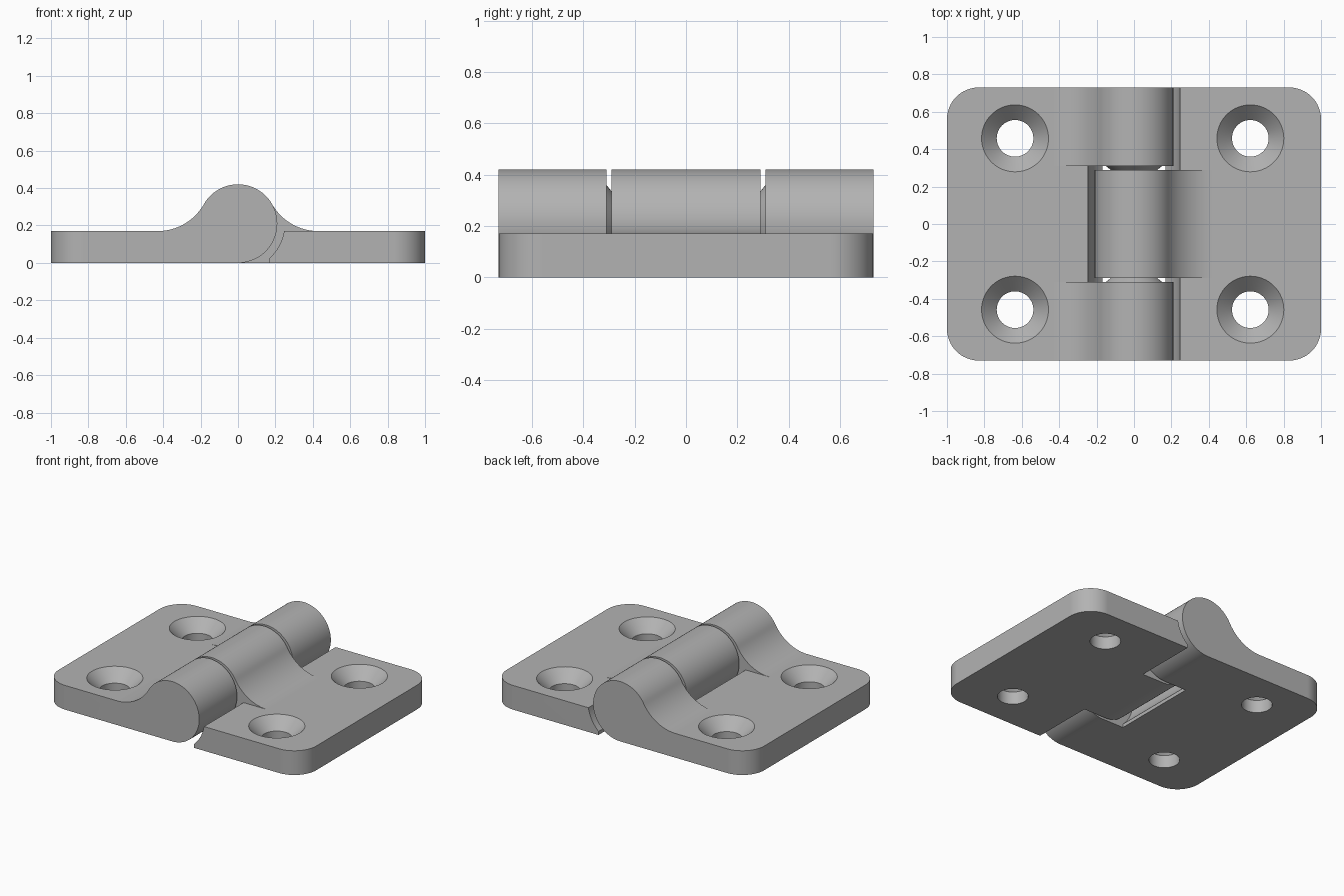
import bpy, bmesh, math
from math import sin, cos, pi, radians, sqrt
from mathutils import Matrix, Vector

cube = bpy.data.objects.get("Cube")
if cube:
    bpy.data.objects.remove(cube, do_unlink=True)

HALF_W = 0.73        # half width along the pin
T = 0.17             # plate thickness
R = 0.21             # knuckle radius, also the pin height
CLEAR = 0.25         # clearance radius around the opposite knuckle
LIP = 0.168          # inner lip of the clearance groove
FILLET_X = 0.43      # where the fillet meets the plate
FILLET_R = 0.285
CORNER = 0.17

metal = bpy.data.materials.new("grey metal")
metal.use_nodes = True
grey = (0.45, 0.45, 0.45, 1)
metal.diffuse_color = grey
metal.node_tree.nodes["Principled BSDF"].inputs["Base Color"].default_value = grey


def arc(cx, cy, r, a0, a1, n):
    return [(cx + r * cos(a0 + (a1 - a0) * i / n), cy + r * sin(a0 + (a1 - a0) * i / n))
            for i in range(n + 1)]


def finish(bm, name):
    bmesh.ops.recalc_face_normals(bm, faces=bm.faces)
    mesh = bpy.data.meshes.new(name)
    bm.to_mesh(mesh)
    bm.free()
    obj = bpy.data.objects.new(name, mesh)
    bpy.context.collection.objects.link(obj)
    mesh.materials.append(metal)
    return obj


def prism(name, points, lo, hi, along_y=True):
    """Extrude an x-z outline along y, or an x-y outline along z."""
    bm = bmesh.new()
    verts = [bm.verts.new((a, lo, b) if along_y else (a, b, lo)) for a, b in points]
    face = bm.faces.new(verts)
    new = bmesh.ops.extrude_face_region(bm, geom=[face])["geom"]
    shift = Vector((0, hi - lo, 0) if along_y else (0, 0, hi - lo))
    bmesh.ops.translate(bm, vec=shift, verts=[v for v in new if isinstance(v, bmesh.types.BMVert)])
    return finish(bm, name)


def lathe(name, profile, n=64):
    """Revolve an (r, z) profile about z and close the ends."""
    bm = bmesh.new()
    rings = [[bm.verts.new((r * cos(2 * pi * i / n), r * sin(2 * pi * i / n), z))
              for i in range(n)] for r, z in profile]
    for a, b in zip(rings, rings[1:]):
        for i in range(n):
            j = (i + 1) % n
            bm.faces.new((a[i], a[j], b[j], b[i]))
    bm.faces.new(rings[0])
    bm.faces.new(rings[-1])
    return finish(bm, name)


def boolean(obj, cutter, operation="DIFFERENCE"):
    cutter.hide_render = True
    mod = obj.modifiers.new("cut", "BOOLEAN")
    mod.operation = operation
    mod.solver = "EXACT"
    mod.object = cutter
    bpy.context.view_layer.objects.active = obj
    bpy.ops.object.modifier_apply(modifier=mod.name)
    bpy.data.objects.remove(cutter, do_unlink=True)


def smooth(obj):
    bpy.ops.object.select_all(action="DESELECT")
    obj.select_set(True)
    bpy.context.view_layer.objects.active = obj
    bpy.ops.object.shade_smooth_by_angle(angle=radians(25))
    obj.modifiers.new("even shading", "WEIGHTED_NORMAL").keep_sharp = True


def leaf(name, side, pockets, hole_x):
    def flip(points):
        return [(side * x, z) for x, z in points]

    # Plate, fillet and knuckle outline, drawn towards +x
    tangent = math.atan2(T + FILLET_R - R, FILLET_X)
    outline = [(1.2, 0), (1.2, T)]
    outline += arc(FILLET_X, T + FILLET_R, FILLET_R, -pi / 2, -pi + tangent, 24)
    outline += arc(0, R, R, tangent, 1.5 * pi, 64)[1:]
    body = prism(name, flip(outline), -1, 1)

    # Trim to width with rounded outer corners
    edge = [(-0.5, -HALF_W)]
    edge += arc(1 - CORNER, CORNER - HALF_W, CORNER, -pi / 2, 0, 16)
    edge += arc(1 - CORNER, HALF_W - CORNER, CORNER, 0, pi / 2, 16)
    edge += [(-0.5, HALF_W)]
    boolean(body, prism("trim", flip(edge), -0.2, 0.8, False), "INTERSECT")

    # Pockets that clear the other leaf's knuckles
    a0 = math.atan2(R - sqrt(CLEAR ** 2 - LIP ** 2) - R, LIP)
    a1 = math.atan2(T - R, sqrt(CLEAR ** 2 - (T - R) ** 2))
    groove = [(-0.5, -0.1), (LIP, -0.1)] + arc(0, R, CLEAR, a0, a1, 12)
    groove += [(0.5, T), (0.5, 0.7), (-0.5, 0.7)]
    for lo, hi in pockets:
        boolean(body, prism("pocket", flip(groove), lo, hi))

    # Countersunk screw holes
    for y in (-0.458, 0.458):
        drill = lathe("drill", [(0.098, -0.1), (0.098, 0.089), (0.179, T), (0.199, T + 0.02)])
        drill.data.transform(Matrix.Translation((hole_x, y, 0)))
        boolean(body, drill)
    smooth(body)


leaf("outer_knuckle_leaf", -1, [(-0.31, 0.31)], -0.636)
leaf("centre_knuckle_leaf", 1, [(-1, -0.29), (0.29, 1)], 0.622)

# Hinge pin with tapered shoulders in the knuckle gaps
pin = lathe("hinge_pin", [(0.15, -0.36), (0.15, -0.31), (0.125, -0.29),
                          (0.125, 0.29), (0.15, 0.31), (0.15, 0.36)])
pin.data.transform(Matrix.Translation((0, 0, R)) @ Matrix.Rotation(pi / 2, 4, "X"))
smooth(pin)
